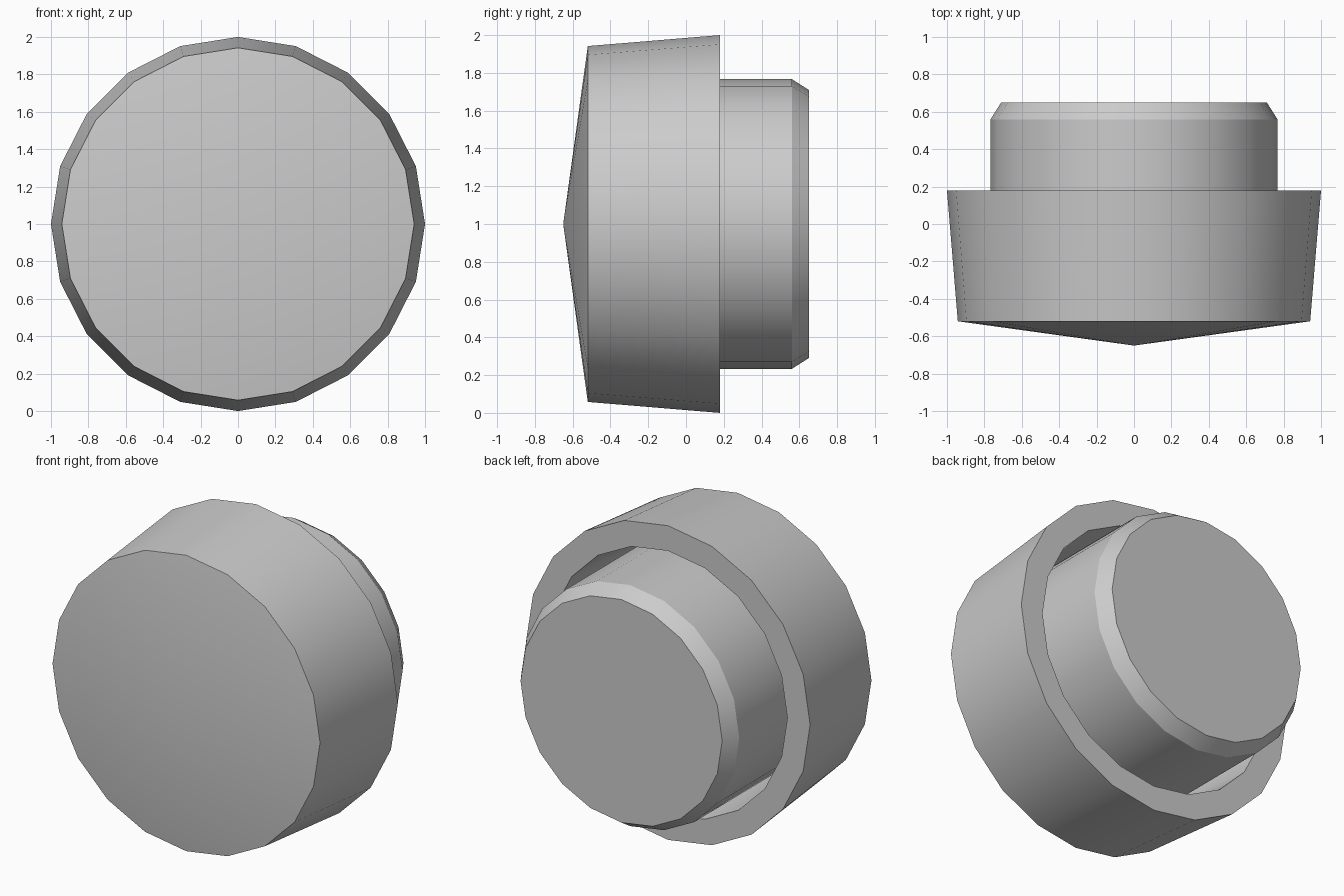
import bpy, bmesh, math

if "Cube" in bpy.data.objects:
    bpy.data.objects.remove(bpy.data.objects["Cube"])

SIDES = 20


def lathe(name, profile):
    """Revolve (radius, y) points around the horizontal y axis at z = 1."""
    bm = bmesh.new()
    rings = []
    for r, y in profile:
        if r == 0:
            rings.append([bm.verts.new((0, y, 1))] * SIDES)
        else:
            rings.append([bm.verts.new((r * math.cos(2 * math.pi * i / SIDES), y,
                                        1 + r * math.sin(2 * math.pi * i / SIDES)))
                          for i in range(SIDES)])
    for a, b in zip(rings, rings[1:]):
        for i in range(SIDES):
            j = (i + 1) % SIDES
            bm.faces.new(list(dict.fromkeys((a[i], a[j], b[j], b[i]))))
    bmesh.ops.recalc_face_normals(bm, faces=bm.faces)
    mesh = bpy.data.meshes.new(name)
    bm.to_mesh(mesh)
    bm.free()
    obj = bpy.data.objects.new(name, mesh)
    bpy.context.collection.objects.link(obj)
    bpy.ops.object.select_all(action='DESELECT')
    obj.select_set(True)
    bpy.context.view_layer.objects.active = obj
    bpy.ops.object.shade_smooth_by_angle(angle=math.radians(30))
    return obj


# Hollow tapered cap with a shallow conical front
lathe("cap", [(0, -0.65), (0.942, -0.52), (1.0, 0.18),
              (0.84, 0.18), (0.79, -0.45), (0, -0.45)])

# Plunger sitting inside the cap, chamfered at the back
lathe("plunger", [(0, -0.48), (0.767, -0.48), (0.767, 0.56),
                  (0.71, 0.65), (0, 0.65)])
